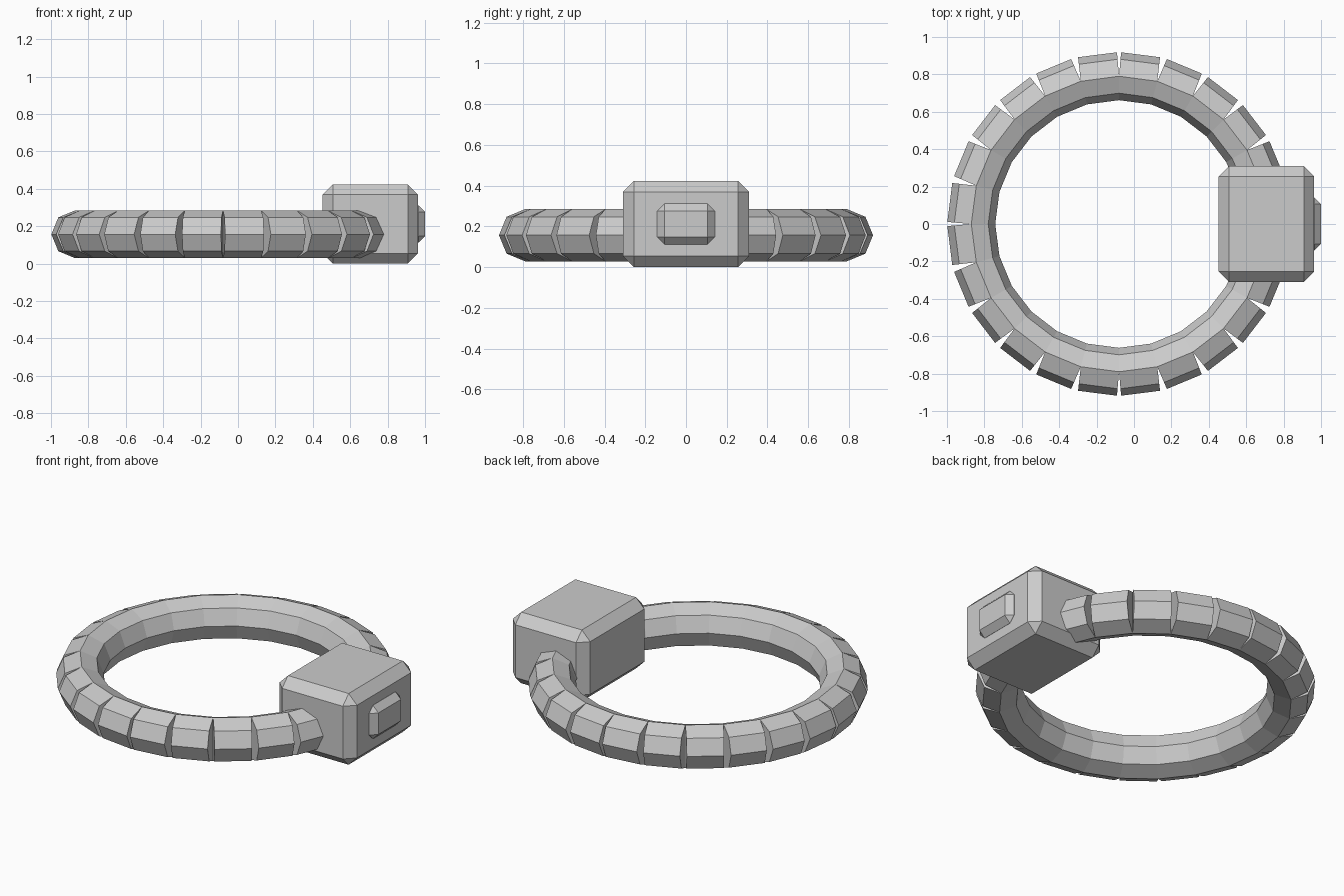
import bpy, bmesh, math
from mathutils import Vector, Matrix

cube = bpy.data.objects.get("Cube")
if cube:
    bpy.data.objects.remove(cube, do_unlink=True)

grey = bpy.data.materials.new("plain_grey")
grey.use_nodes = True
colour = (0.6, 0.6, 0.6, 1)
grey.diffuse_color = colour
grey.node_tree.nodes["Principled BSDF"].inputs["Base Color"].default_value = colour


def finish(name, bm):
    bmesh.ops.recalc_face_normals(bm, faces=bm.faces)
    mesh = bpy.data.meshes.new(name)
    bm.to_mesh(mesh)
    bm.free()
    mesh.materials.append(grey)
    obj = bpy.data.objects.new(name, mesh)
    bpy.context.collection.objects.link(obj)
    return obj


def chamfered_box(name, centre, size, chamfer):
    bm = bmesh.new()
    bmesh.ops.create_cube(bm, size=1, matrix=Matrix.Translation(centre) @ Matrix.Diagonal((*size, 1)))
    bmesh.ops.bevel(bm, geom=bm.edges[:], offset=chamfer, segments=1, affect='EDGES')
    return finish(name, bm)


# Band: an octagonal tube in links, split by wedge gaps on its outer half
LINKS, SIDES = 24, 8
RADIUS, TUBE = 0.79, 0.128
CENTRE = Vector((-0.08, 0, 0.157))


def link_end(bm, index, side):
    angle = math.tau * index / LINKS
    out = Vector((math.cos(angle), math.sin(angle), 0))
    along = Vector((-out.y, out.x, 0)) * side
    gap = 0.011 if index % (LINKS // 4) == 0 else 0.019
    verts = []
    for k in range(SIDES):
        a = math.tau * k / SIDES - math.pi / 2
        reach = math.cos(a)
        point = CENTRE + out * (RADIUS + TUBE * reach) + along * gap * max(0, reach)
        verts.append(bm.verts.new(point + Vector((0, 0, TUBE * math.sin(a)))))
    return verts


bm = bmesh.new()
for i in range(LINKS):
    start, end = link_end(bm, i, 1), link_end(bm, i + 1, -1)
    for k in range(SIDES):
        n = (k + 1) % SIDES
        bm.faces.new((start[k], start[n], end[n], end[k]))
    for ring in (start, end):
        bm.faces.new(ring[:SIDES // 2 + 1])
bmesh.ops.remove_doubles(bm, verts=bm.verts, dist=0.0005)
finish("linked_band", bm)

# Case and the raised button on its outer side
chamfered_box("case", (0.708, 0, 0.212), (0.51, 0.62, 0.424), 0.055)
chamfered_box("side_button", (0.9, 0, 0.212), (0.2, 0.284, 0.2), 0.036)
